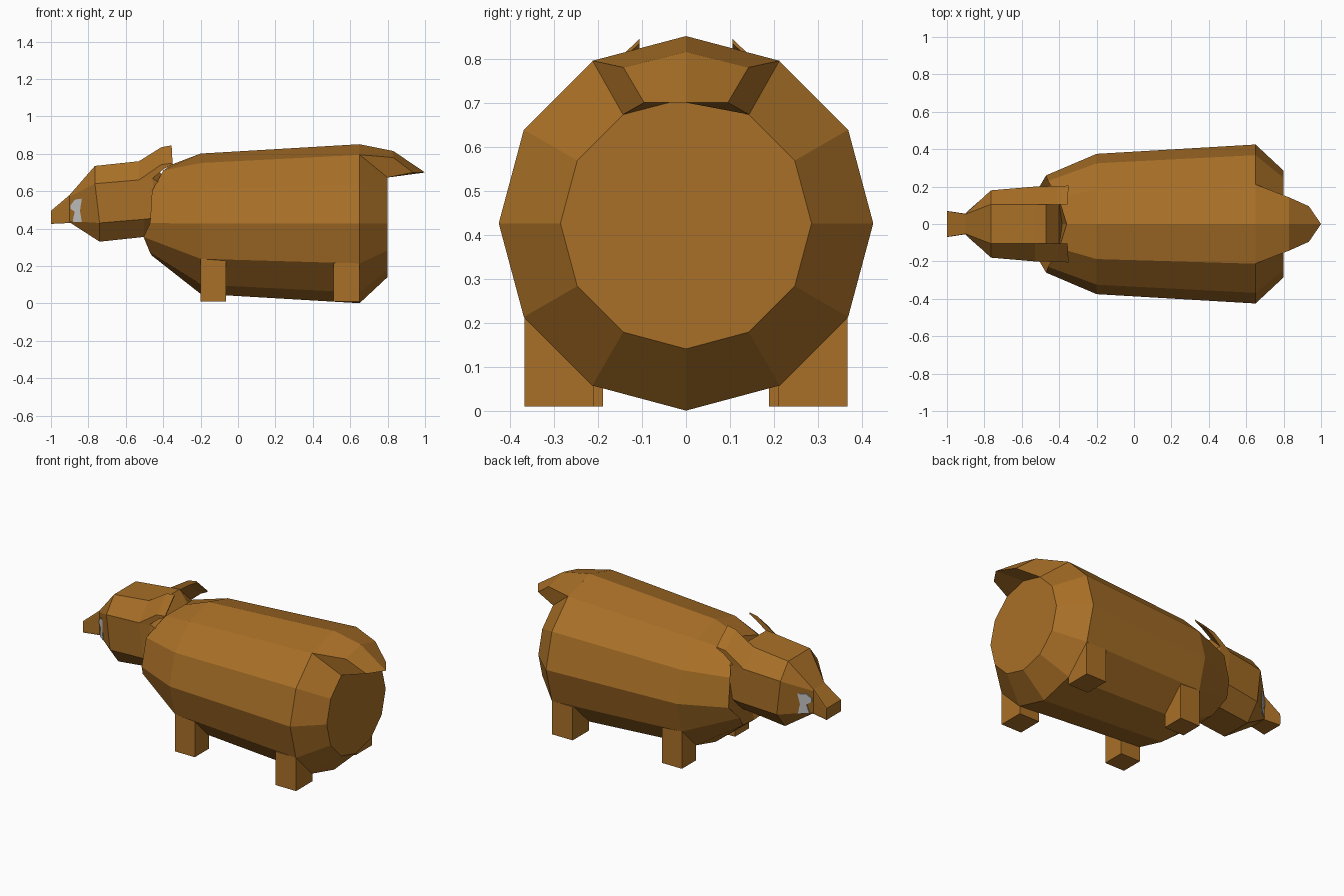
import bpy, bmesh, math


def material(name, rgb):
    m = bpy.data.materials.new(name)
    m.diffuse_color = (*rgb, 1)
    return m


BROWN = material("brown", (0.395, 0.16, 0.02))
GREY = material("light grey", (0.6, 0.6, 0.6))


def mirrored(half):
    """Full ring from the +y half, listed top to bottom."""
    return half + [(x, -y, z) for x, y, z in reversed(half) if y > 0]


def loft(name, rings, mat=BROWN, fold=False):
    """Skin closed rings; fold=True splits the end caps along the centre plane."""
    bm = bmesh.new()
    loops = [[bm.verts.new(p) for p in r] for r in rings]
    n = len(loops[0])
    for a, b in zip(loops, loops[1:]):
        for i in range(n):
            j = (i + 1) % n
            bm.faces.new((a[i], a[j], b[j], b[i]))
    for cap in (loops[0], loops[-1]):
        if fold:
            bm.faces.new(cap[:n // 2 + 1])
            bm.faces.new(cap[n // 2:] + cap[:1])
        else:
            bm.faces.new(cap)
    bmesh.ops.recalc_face_normals(bm, faces=bm.faces)
    me = bpy.data.meshes.new(name)
    bm.to_mesh(me)
    bm.free()
    me.materials.append(mat)
    ob = bpy.data.objects.new(name, me)
    bpy.context.collection.objects.link(ob)
    return ob


def flip(ring, s):
    return [(x, y * s, z) for x, y, z in ring]


# Body: twelve-sided barrel with a tilted neck ring
def circle(x, r, zc=0.426):
    half = [(x, r * math.sin(math.radians(30 * i)) if 0 < i < 6 else 0,
             zc + r * math.cos(math.radians(30 * i))) for i in range(7)]
    return mirrored(half)


neck = mirrored([(-0.36, 0, 0.74), (-0.40, 0.13, 0.71), (-0.46, 0.23, 0.60),
                 (-0.47, 0.26, 0.43), (-0.505, 0.20, 0.355),
                 (-0.47, 0.12, 0.27), (-0.46, 0, 0.255)])
loft("body", [neck, circle(-0.20, 0.375), circle(0.65, 0.425), circle(0.80, 0.285)], fold=True)

# Tail: flat wedge flowing out of the back
loft("tail", [
    mirrored([(0.65, 0, 0.851), (0.65, 0.212, 0.795), (0.80, 0.143, 0.673), (0.80, 0, 0.71)]),
    mirrored([(0.83, 0, 0.815), (0.83, 0.142, 0.78), (0.935, 0.095, 0.70), (1.0, 0, 0.70)]),
], fold=True)

# Head with muzzle
loft("head", [
    mirrored([(-1.0, 0.069, 0.495), (-1.0, 0.07, 0.485), (-1.0, 0.07, 0.435), (-1.0, 0.069, 0.425)]),
    mirrored([(-0.90, 0.053, 0.58), (-0.90, 0.055, 0.57), (-0.90, 0.055, 0.44), (-0.895, 0.053, 0.43)]),
    mirrored([(-0.765, 0.105, 0.735), (-0.765, 0.18, 0.64), (-0.74, 0.18, 0.43), (-0.74, 0.10, 0.33)]),
    mirrored([(-0.53, 0.105, 0.76), (-0.53, 0.2, 0.66), (-0.50, 0.2, 0.45), (-0.505, 0.10, 0.355)]),
    mirrored([(-0.47, 0.105, 0.765), (-0.46, 0.2, 0.67), (-0.42, 0.2, 0.46), (-0.44, 0.10, 0.36)]),
    mirrored([(-0.40, 0.10, 0.68), (-0.38, 0.17, 0.62), (-0.36, 0.17, 0.46), (-0.38, 0.10, 0.38)]),
])

# Ears, eyes and legs on both sides
eye_outline = [(-0.895, 0.525), (-0.872, 0.555), (-0.835, 0.56), (-0.845, 0.495),
               (-0.835, 0.435), (-0.885, 0.435), (-0.873, 0.49), (-0.895, 0.505)]


def cheek_y(x, z):
    return 0.055 + (x + 0.9) * (0.78 + 0.73 * (z - 0.43))


for side, s in (("left", -1), ("right", 1)):
    loft(side + "_ear", [flip(r, s) for r in (
        [(-0.53, 0.105, 0.76), (-0.53, 0.2, 0.66), (-0.46, 0.2, 0.665), (-0.47, 0.105, 0.76)],
        [(-0.41, 0.105, 0.835), (-0.41, 0.203, 0.742), (-0.395, 0.203, 0.72), (-0.40, 0.105, 0.81)],
        [(-0.355, 0.105, 0.845), (-0.35, 0.205, 0.75), (-0.35, 0.205, 0.742), (-0.355, 0.105, 0.835)],
    )])
    loft(side + "_eye", [flip([(x, cheek_y(x, z) + d, z) for x, z in eye_outline], s)
                         for d in (-0.003, 0.005)], GREY)
    for part, x0, x1, y0, y1, top in (("front", -0.20, -0.065, 0.188, 0.325, 0.238),
                                      ("back", 0.51, 0.65, 0.21, 0.367, 0.215)):
        loft(f"{part}_{side}_leg", [flip([(x0, y0, z), (x1, y0, z), (x1, y1, z), (x0, y1, z)], s)
                                    for z in (0.01, top)])
